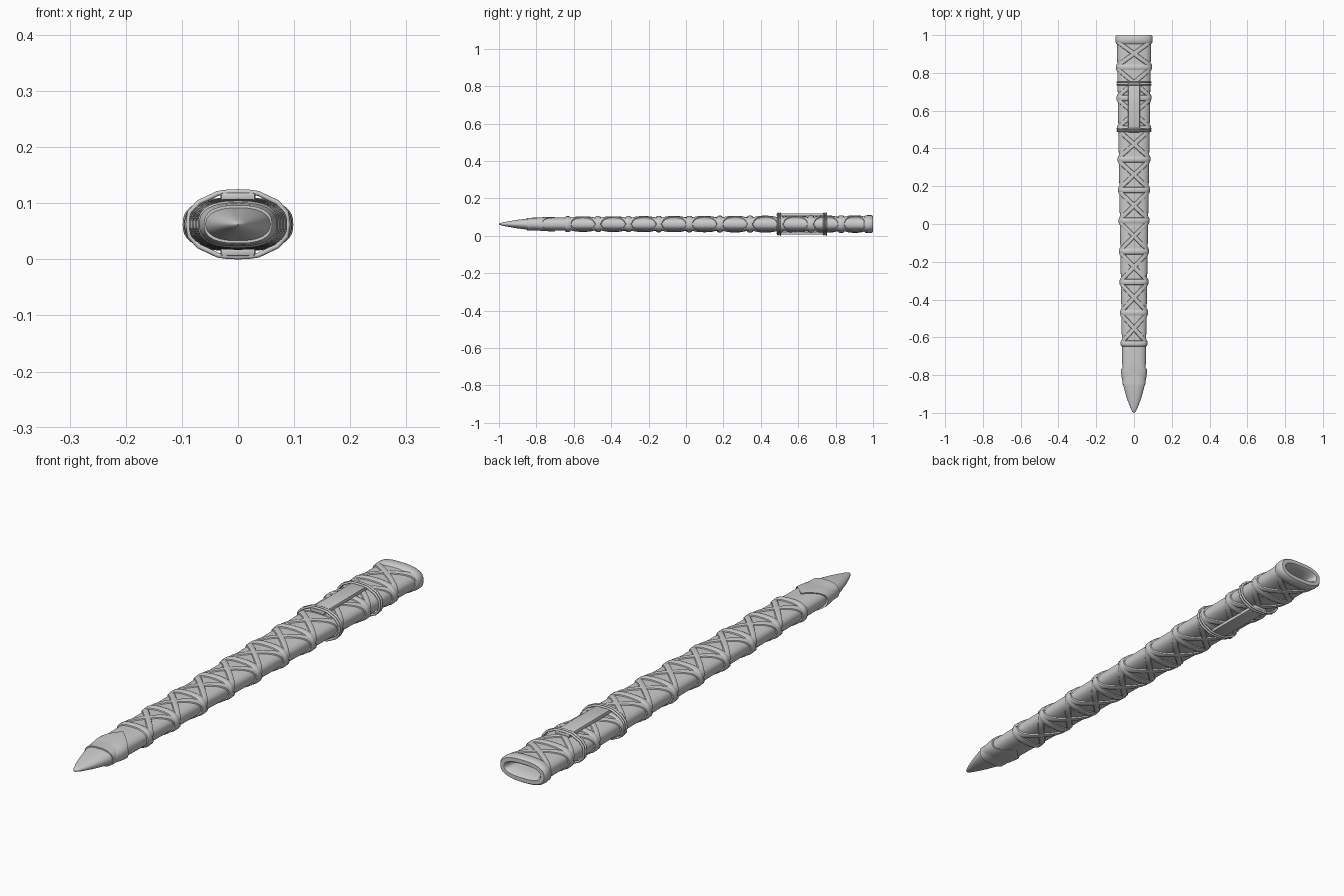
import bpy, bmesh, math
from mathutils import Vector

if "Cube" in bpy.data.objects:
    bpy.data.objects.remove(bpy.data.objects["Cube"])

ZC = 0.0625
N = 48

def width(y): return 0.0745 + 0.0165 * y
def height(y): return 0.0368 + 0.0035 * y

def oval(y, w, h, a, e=0.78):
    c, s = math.cos(a), math.sin(a)
    return Vector((math.copysign(abs(c) ** e, c) * w, y,
                   ZC + math.copysign(abs(s) ** e, s) * h))

def skin(y, a, off=0.0):
    return oval(y, width(y) + off, height(y) + off, a)

def make_object(name, bm, angle=40):
    bmesh.ops.recalc_face_normals(bm, faces=bm.faces)
    me = bpy.data.meshes.new(name)
    bm.to_mesh(me)
    bm.free()
    ob = bpy.data.objects.new(name, me)
    bpy.context.collection.objects.link(ob)
    bpy.ops.object.select_all(action='DESELECT')
    ob.select_set(True)
    bpy.context.view_layer.objects.active = ob
    bpy.ops.object.shade_smooth_by_angle(angle=math.radians(angle))
    return ob

def loft(bm, rings, caps=(), closed=False):
    vs = [[bm.verts.new(p) for p in r] for r in rings]
    n, m = len(vs[0]), len(vs)
    for i in range(m if closed else m - 1):
        a, b = vs[i], vs[(i + 1) % m]
        for j in range(n):
            k = (j + 1) % n
            bm.faces.new((a[j], a[k], b[k], b[j]))
    for c in caps:
        bm.faces.new(vs[c])

def ring(fn):
    return [fn(2 * math.pi * j / N) for j in range(N)]

# Hollow sheath: outer wall, mouth lip, inner wall
bm = bmesh.new()
rings = [ring(lambda a, y=y: skin(y, a)) for y in [-0.85 + 0.1 * i for i in range(19)]]
lip = [(0.953, 0), (0.96, 0.006), (0.975, 0.008), (0.993, 0.007), (1.0, 0.002),
       (1.0, -0.013), (0.992, -0.019), (0.95, -0.021), (-0.6, -0.021)]
rings += [ring(lambda a, y=y, o=o: skin(y, a, o)) for y, o in lip]
loft(bm, rings, caps=(0, -1))
make_object("sheath", bm)

# Raised bands around the sheath
bands = [0.83 - 0.1625 * i for i in range(10)]
section = [(-0.017, -0.003), (-0.014, 0.004), (-0.006, 0.0075),
           (0.006, 0.0075), (0.014, 0.004), (0.017, -0.003)]
for i, y in enumerate(bands):
    bm = bmesh.new()
    loft(bm, [ring(lambda a: skin(y + d, a, o)) for d, o in section], closed=True)
    make_object(f"band_{i + 1}", bm)

# Crossed straps between bands, top and bottom
def strap(bm, y0, y1, a0, a1, lift, steps=24):
    pts = []
    for i in range(steps + 1):
        t = i / steps
        pts.append((y0 + (y1 - y0) * t, a0 + (a1 - a0) * t))
    # spread evenly over the width so the strap lies straight from above
    x0, x1 = skin(*pts[0]).x, skin(*pts[-1]).x
    path = [(y0 + (y1 - y0) * (skin(y, a).x - x0) / (x1 - x0), a) for y, a in pts]
    rings = []
    for i, (y, a) in enumerate(path):
        p, q = path[max(i - 1, 0)], path[min(i + 1, steps)]
        tan = (skin(*q) - skin(*p)).normalized()
        around = skin(y, a + 0.03) - skin(y, a - 0.03)
        nor = around.cross(Vector((0, 1, 0))).normalized()
        if nor.dot(skin(y, a) - Vector((0, y, ZC))) < 0:
            nor = -nor
        side = tan.cross(nor).normalized()
        rings.append([skin(y, a) + side * s + nor * (n * lift) for s, n in
                      ((-0.013, -0.5), (-0.010, 0.7), (-0.004, 1.0),
                       (0.004, 1.0), (0.010, 0.7), (0.013, -0.5))])
    loft(bm, rings, caps=(0, -1))

edges = [0.975] + bands
for i, (ya, yb) in enumerate(zip(edges, edges[1:])):
    bm = bmesh.new()
    for sgn in (1, -1):
        a0, a1 = 0.12 * sgn, (math.pi - 0.12) * sgn
        strap(bm, ya - 0.008, yb + 0.008, a0, a1, 0.005)
        strap(bm, yb + 0.008, ya - 0.008, a0, a1, 0.0065)
    make_object(f"cross_straps_{i + 1}", bm)

# Pointed metal tip with V-shaped collar
bm = bmesh.new()
def tip_start(a):
    return -0.768 + 0.068 * (1 - abs(math.cos(a)) ** 0.8) if abs(math.cos(a)) > 1e-6 else -0.70
profile = [(0.0, 0.0605, 0.033), (0.0, 0.069, 0.0385), (0.06, 0.0695, 0.039),
           (0.18, 0.066, 0.037), (0.35, 0.058, 0.033), (0.52, 0.048, 0.028),
           (0.68, 0.037, 0.022), (0.82, 0.025, 0.015), (0.92, 0.015, 0.010),
           (0.98, 0.007, 0.005), (1.0, 0.001, 0.001)]
rings = []
for t, w, h in profile:
    e = 0.8 + 0.3 * t
    rings.append(ring(lambda a: oval(tip_start(a) * (1 - t) - t, w, h, a, e)))
loft(bm, rings, caps=(-1,))
make_object("tip", bm, 30)

# Long plates above and below the sheath, tied on with cords
for name, sgn in (("top_plate", 1), ("bottom_plate", -1)):
    bm = bmesh.new()
    bmesh.ops.create_cube(bm, size=1)
    for v in bm.verts:
        v.co = Vector((v.co.x * 0.062, 0.62 + v.co.y * 0.27, ZC + sgn * 0.049 + v.co.z * 0.015))
    bmesh.ops.bevel(bm, geom=list(bm.edges), offset=0.004, segments=2, affect='EDGES', profile=0.5)
    make_object(name, bm)

quarter = [(0.089, 0.0), (0.086, 0.021), (0.070, 0.039), (0.036, 0.055), (0.018, 0.0575), (0.0, 0.058)]
half = quarter + [(-x, z) for x, z in quarter[-2::-1]]
loop = half + [(x, -z) for x, z in half[-2:0:-1]]
for i, y in enumerate((0.492, 0.504, 0.738, 0.750)):
    cu = bpy.data.curves.new(f"cord_{i + 1}", 'CURVE')
    cu.dimensions = '3D'
    cu.bevel_depth = 0.0045
    cu.bevel_resolution = 2
    sp = cu.splines.new('POLY')
    sp.points.add(len(loop) - 1)
    for p, (x, z) in zip(sp.points, loop):
        p.co = (x, y, ZC + z, 1)
    sp.use_cyclic_u = True
    bpy.context.collection.objects.link(bpy.data.objects.new(f"cord_{i + 1}", cu))
